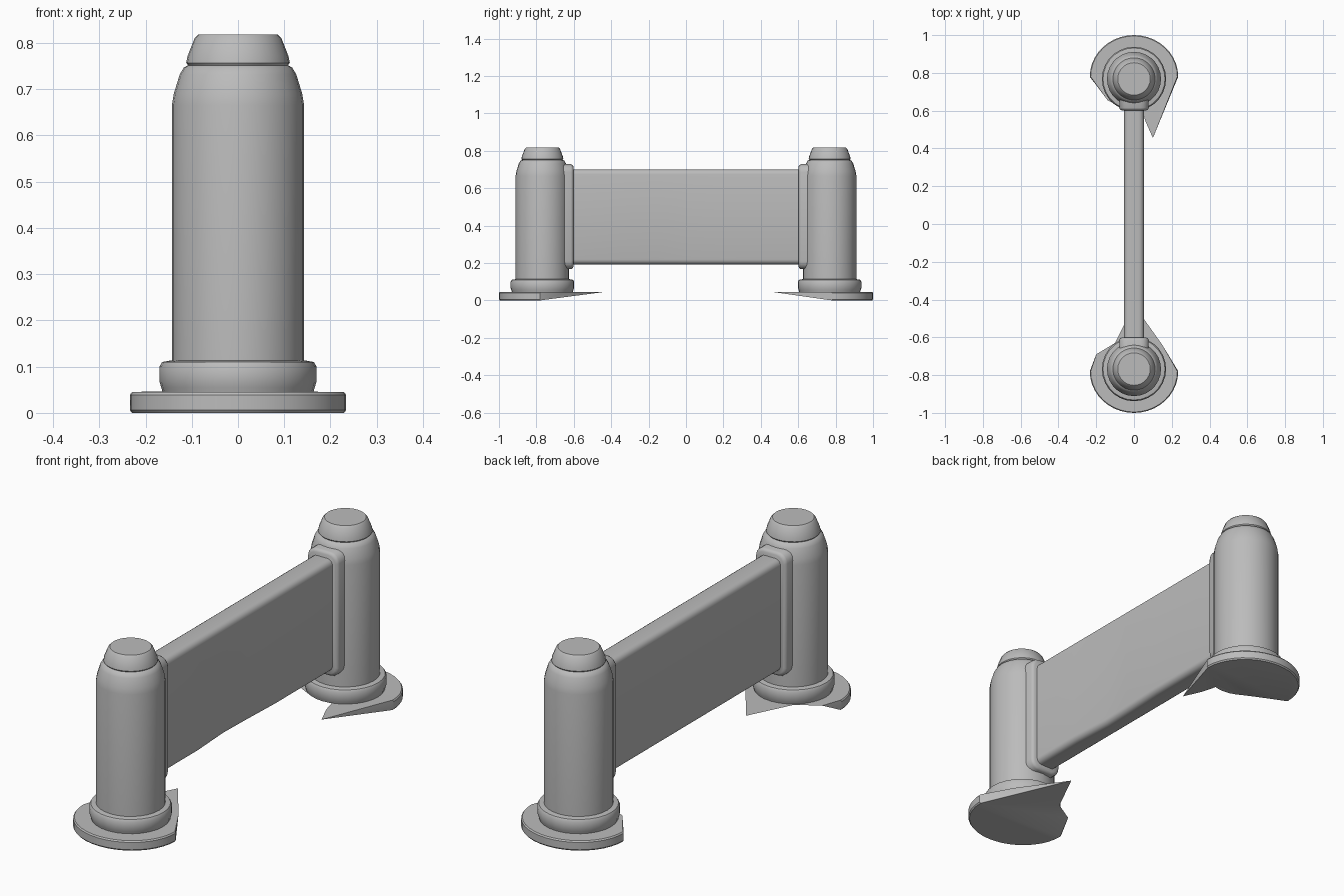
import bpy, bmesh, math

if "Cube" in bpy.data.objects:
    bpy.data.objects.remove(bpy.data.objects["Cube"])

metal = bpy.data.materials.new("grey")
metal.diffuse_color = (0.5, 0.5, 0.5, 1)
metal.use_nodes = True
metal.node_tree.nodes["Principled BSDF"].inputs["Base Color"].default_value = metal.diffuse_color
POST_Y = 0.768


def finish(name, verts, faces, angle=35):
    mesh = bpy.data.meshes.new(name)
    mesh.from_pydata(verts, [], faces)
    bm = bmesh.new()
    bm.from_mesh(mesh)
    bmesh.ops.recalc_face_normals(bm, faces=bm.faces)
    bm.to_mesh(mesh)
    bm.free()
    mesh.materials.append(metal)
    ob = bpy.data.objects.new(name, mesh)
    bpy.context.collection.objects.link(ob)
    bpy.ops.object.select_all(action='DESELECT')
    ob.select_set(True)
    bpy.context.view_layer.objects.active = ob
    bpy.ops.object.shade_smooth_by_angle(angle=math.radians(angle))
    return ob


def loft(name, rings, angle=35):
    """Skin a list of equal-length closed rings and cap both ends."""
    n = len(rings[0])
    verts = [p for r in rings for p in r]
    faces = [(k * n + i, k * n + (i + 1) % n, (k + 1) * n + (i + 1) % n, (k + 1) * n + i)
             for k in range(len(rings) - 1) for i in range(n)]
    faces += [tuple(range(n)), tuple(range((len(rings) - 1) * n, len(rings) * n))]
    return finish(name, verts, faces, angle)


def lathe(name, profile, y, sides=28):
    loft(name, [[(r * math.cos(i * math.tau / sides), y + r * math.sin(i * math.tau / sides), z)
                 for i in range(sides)] for r, z in profile])


def rounded_rect(y, hx, z0, z1, r, steps=4):
    """Rounded rectangle in the XZ plane at depth y."""
    pts = []
    for q, (sx, cz) in enumerate([(1, z1 - r), (-1, z1 - r), (-1, z0 + r), (1, z0 + r)]):
        for i in range(steps + 1):
            a = (q + i / steps) * math.pi / 2
            pts.append((sx * (hx - r) + r * math.cos(a), y, cz + r * math.sin(a)))
    return pts


# Broken inner edges of the foot plates, from the +x side to the -x side
TORN = {
    "front": [(0.15, -0.64), (0.0, -0.43), (-0.06, -0.55), (-0.10, -0.63), (-0.20, -0.69)],
    "back": [(0.10, 0.455), (0.06, 0.545), (0.04, 0.62), (-0.07, 0.62), (-0.14, 0.655)],
}

for side, s in (("front", -1), ("back", 1)):
    y = s * POST_Y
    # Post body with rounded shoulder
    lathe(side + "_post", [(0.143, 0.10), (0.143, 0.665), (0.139, 0.69), (0.126, 0.732),
                           (0.117, 0.747), (0.100, 0.756)], y)
    # Tapered cap
    lathe(side + "_cap", [(0.105, 0.748), (0.112, 0.757), (0.109, 0.772),
                          (0.094, 0.810), (0.086, 0.818)], y)
    # Collar at the foot of the post
    lathe(side + "_collar", [(0.163, 0.045), (0.166, 0.055), (0.170, 0.068), (0.170, 0.100),
                             (0.164, 0.110), (0.142, 0.114)], y)
    # Broken foot plate: outer half is thick, torn inner half thins to its top skin
    arc = [(0.234 * math.cos(math.pi * i / 20),
            y + s * (0.012 + 0.22 * math.sin(math.pi * i / 20))) for i in range(21)]
    torn, n = TORN[side], len(arc)
    verts = [(px, py, z) for z in (0.0, 0.006, 0.039, 0.045)
             for px, py in arc]
    for k in (0, 3):  # slightly eased rims
        for i in range(n):
            px, py, z = verts[k * n + i]
            verts[k * n + i] = (px * 0.98, y + (py - y) * 0.98, z)
    verts += [(px, py, 0.046) for px, py in torn]
    t = 4 * n
    faces = [(k * n + i, k * n + i + 1, (k + 1) * n + i + 1, (k + 1) * n + i)
             for k in range(3) for i in range(n - 1)]
    faces += [tuple(range(n)), tuple(range(3 * n, 4 * n))]
    # Top skin and rising underside to the torn edge
    m = len(torn)
    for base in (0, 3 * n):
        faces += [(base, t + i, t + i + 1) for i in range(m - 1)]
        faces.append((base, t + m - 1, base + n - 1))
    # Ends of the thick rim
    faces += [(0, n, 2 * n, 3 * n, t), (n - 1, 2 * n - 1, 3 * n - 1, 4 * n - 1, t + m - 1)]
    finish(side + "_foot_plate", verts, faces, 30)
    # Rounded frame that joins the panel to the post
    loft(side + "_bracket", [rounded_rect(s * yy, hx, 0.195 - d, 0.70 + d, hx * 0.55)
                             for yy, hx, d in ((0.70, 0.078, 0.028), (0.615, 0.078, 0.028),
                                               (0.607, 0.074, 0.024), (0.602, 0.066, 0.016))])

# Panel, slightly dented on its right face towards the middle of its lower half
rings = []
for y in (-0.62, -0.35, -0.15, 0.0, 0.2, 0.62):
    dent = {-0.15: 0.012, 0.0: 0.008}.get(y, 0)
    rings.append([(x - (dent if x > 0.02 and z < 0.5 else 0), py, z)
                  for x, py, z in rounded_rect(y, 0.052, 0.193, 0.70, 0.026)])
loft("panel", rings, 50)
